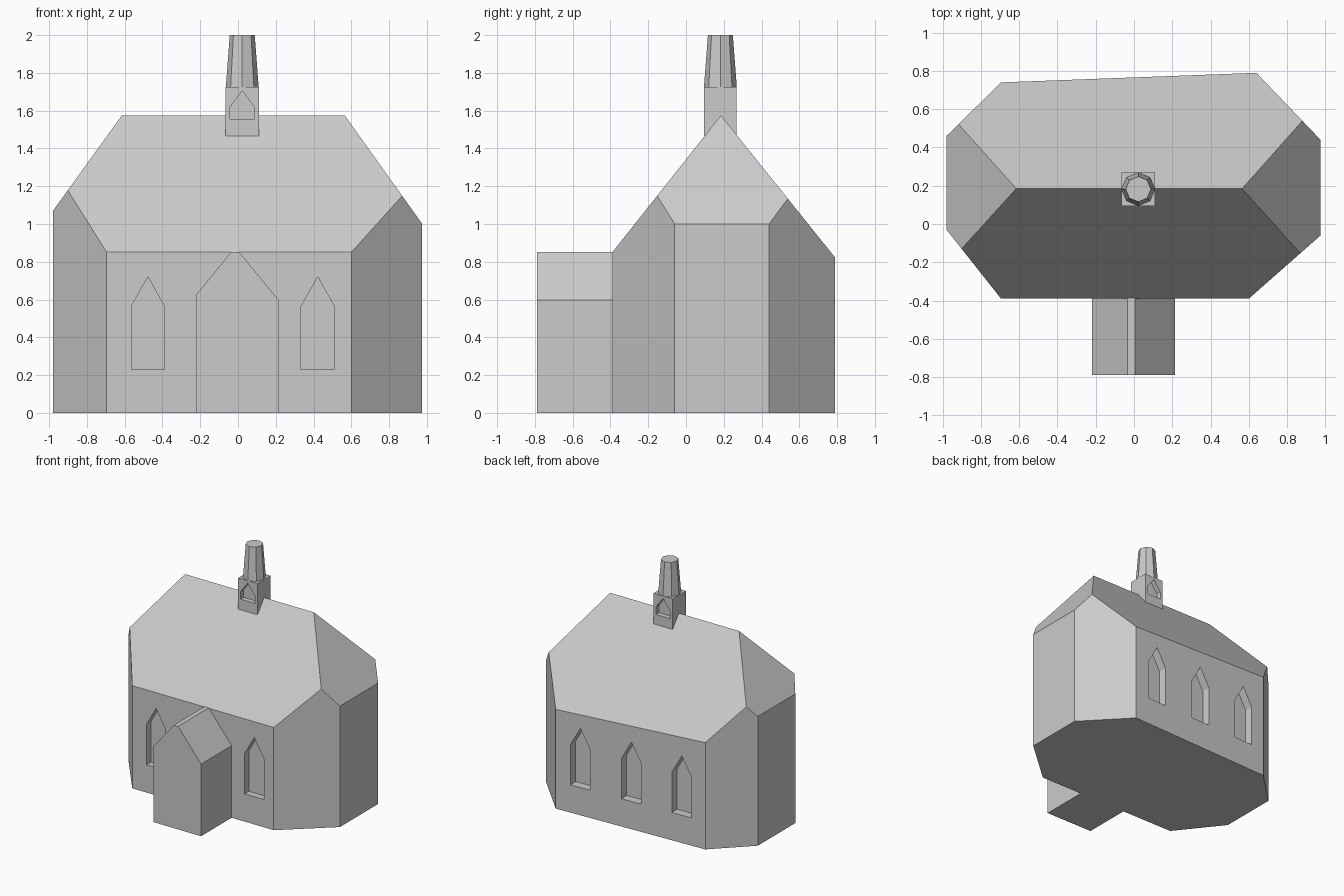
import bpy, bmesh, math
from mathutils import Vector, Matrix

if "Cube" in bpy.data.objects:
    bpy.data.objects.remove(bpy.data.objects["Cube"])

stone = bpy.data.materials.new("pale_grey_stone")
stone.diffuse_color = (0.6, 0.6, 0.6, 1)
stone.use_nodes = True
stone.node_tree.nodes["Principled BSDF"].inputs["Base Color"].default_value = stone.diffuse_color


def make_object(name, bm):
    bmesh.ops.recalc_face_normals(bm, faces=bm.faces)
    mesh = bpy.data.meshes.new(name)
    bm.to_mesh(mesh)
    bm.free()
    mesh.materials.append(stone)
    obj = bpy.data.objects.new(name, mesh)
    bpy.context.collection.objects.link(obj)
    return obj


def prism(points, vector):
    """Closed solid made by pushing an outline along a vector."""
    bm = bmesh.new()
    face = bm.faces.new([bm.verts.new(p) for p in points])
    ext = bmesh.ops.extrude_face_region(bm, geom=[face], use_keep_orig=True)
    bmesh.ops.translate(bm, vec=vector, verts=[
        v for v in ext["geom"] if isinstance(v, bmesh.types.BMVert)])
    bmesh.ops.recalc_face_normals(bm, faces=bm.faces)
    return bm


def cut_niche(target, x, y, sill, spring, apex, width, depth, angle=0):
    """Pointed niche, centred on a wall point and set into the wall."""
    w = width / 2
    outline = [(-w, -depth, sill), (w, -depth, sill), (w, -depth, spring),
               (0, -depth, apex), (-w, -depth, spring)]
    cutter = make_object("niche_cutter", prism(outline, (0, depth * 2, 0)))
    cutter.matrix_world = Matrix.Translation((x, y, 0)) @ Matrix.Rotation(angle, 4, 'Z')
    cutter.hide_render = True
    cutter.hide_set(True)
    mod = target.modifiers.new("niche", 'BOOLEAN')
    mod.operation = 'DIFFERENCE'
    mod.solver = 'EXACT'
    mod.object = cutter


# Nave: eight-sided walls, trimmed by four roof planes
plan = [(-0.695, -0.39), (0.60, -0.39), (0.975, -0.06), (0.975, 0.44),
        (0.64, 0.79), (-0.695, 0.74), (-0.98, 0.46), (-0.98, -0.03)]
bm = prism([(x, y, 0) for x, y in plan], (0, 0, 2))
ridge_z = 1.575
roof_planes = [((0, 0.185, ridge_z), (0, -1.26, 1)), ((0, 0.185, ridge_z), (0, 1.245, 1)),
               ((0.565, 0, ridge_z), (1.4, 0, 1)), ((-0.615, 0, ridge_z), (-1.385, 0, 1))]
for point, normal in roof_planes:
    cut = bmesh.ops.bisect_plane(bm, geom=bm.verts[:] + bm.edges[:] + bm.faces[:],
                                 plane_co=point, plane_no=Vector(normal).normalized(),
                                 clear_outer=True)
    edges = [e for e in cut["geom_cut"] if isinstance(e, bmesh.types.BMEdge)]
    bmesh.ops.contextual_create(bm, geom=edges)
    bmesh.ops.remove_doubles(bm, verts=bm.verts, dist=0.0005)
nave = make_object("nave", bm)

# Wall windows: two in front, three along the slightly slanted back
for x in (-0.477, 0.422):
    cut_niche(nave, x, -0.39, 0.23, 0.565, 0.72, 0.175, 0.055)
slant = math.atan2(0.05, 1.335)
for x in (-0.485, -0.035, 0.42):
    cut_niche(nave, x, 0.74 + (x + 0.695) * 0.05 / 1.335, 0.23, 0.565, 0.72,
              0.175, 0.07, slant)

# Porch with a narrow flat ridge
porch = [(-0.22, 0), (0.215, 0), (0.215, 0.597), (0.005, 0.853),
         (-0.035, 0.853), (-0.22, 0.627)]
make_object("porch", prism([(x, -0.79, z) for x, z in porch], (0, 0.405, 0)))

# Bell turret with a niche in front and back
base = [(-0.065, 0.095), (0.11, 0.095), (0.11, 0.268), (-0.065, 0.268)]
turret = make_object("bell_turret", prism([(x, y, 1.467) for x, y in base], (0, 0, 0.258)))
for y in (0.095, 0.268):
    cut_niche(turret, 0.0225, y, 1.555, 1.618, 1.705, 0.13, 0.04)

# Blunt eight-sided spire
bm = bmesh.new()
bmesh.ops.create_cone(bm, cap_ends=True, segments=8, radius1=0.087, radius2=0.066,
                      depth=0.275,
                      matrix=Matrix.Translation((0.0225, 0.182, 1.8625)))
make_object("spire", bm)
